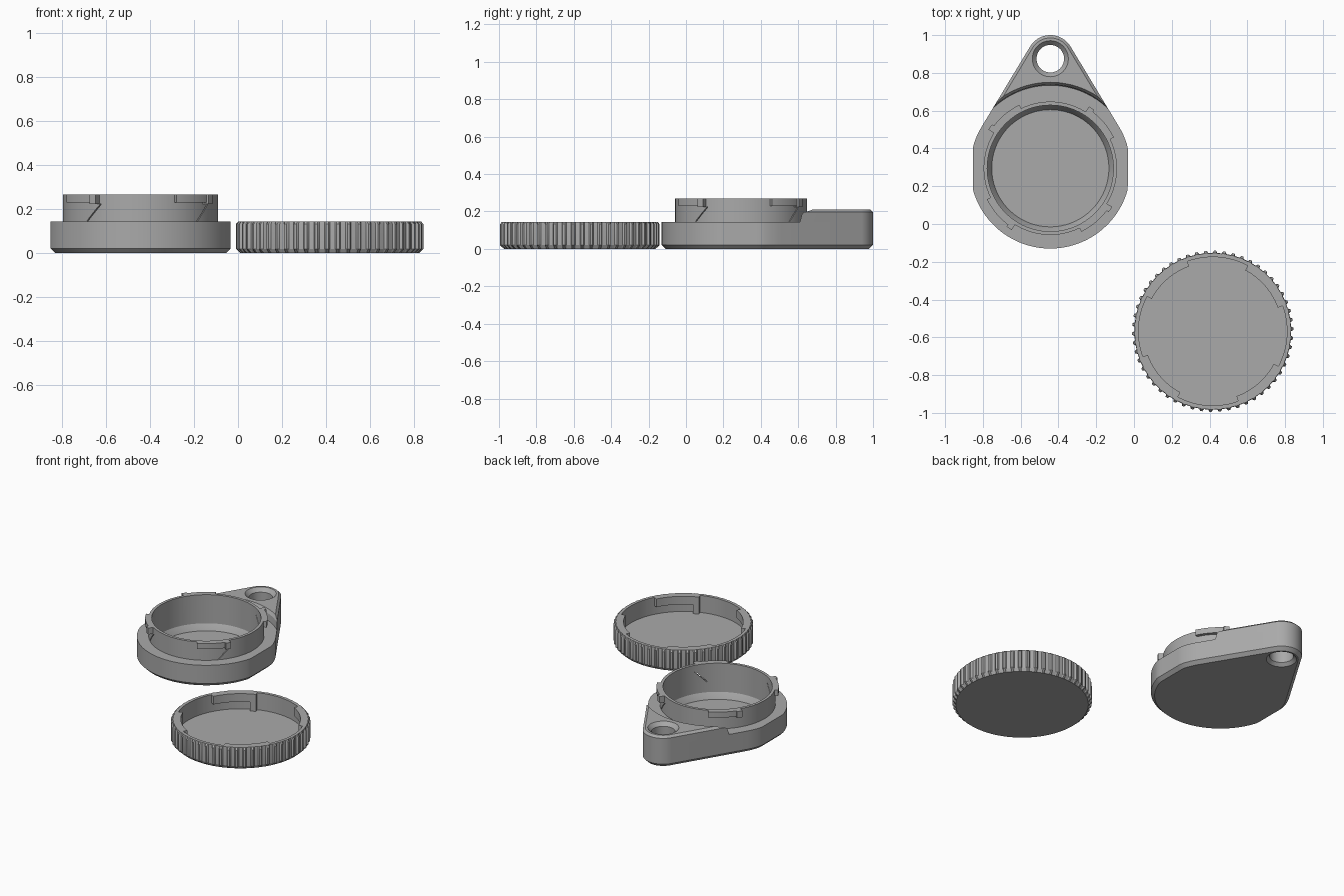
import bpy, bmesh, math
from mathutils import Matrix, Vector

old = bpy.data.objects.get("Cube")
if old:
    bpy.data.objects.remove(old)

TAU = 2 * math.pi
BODY = Vector((-0.443, 0.295, 0))
CAP = Vector((0.417, -0.568, 0))
EYE = 0.58  # eyelet distance behind the body centre

grey = bpy.data.materials.new("grey plastic")
grey.diffuse_color = (0.4, 0.4, 0.4, 1)
grey.use_nodes = True
grey.node_tree.nodes["Principled BSDF"].inputs["Base Color"].default_value = (0.4, 0.4, 0.4, 1)


def finish(name, bm):
    bmesh.ops.recalc_face_normals(bm, faces=bm.faces)
    mesh = bpy.data.meshes.new(name)
    bm.to_mesh(mesh)
    bm.free()
    mesh.materials.append(grey)
    obj = bpy.data.objects.new(name, mesh)
    bpy.context.collection.objects.link(obj)
    return obj


def loft(name, origin, loops, closed=False):
    """Skin a stack of equal-length point loops; cap the ends or join them."""
    bm = bmesh.new()
    rings = [[bm.verts.new(origin + Vector(p)) for p in loop] for loop in loops]
    pairs = list(zip(rings, rings[1:])) + ([(rings[-1], rings[0])] if closed else [])
    for a, b in pairs:
        for i in range(len(a)):
            j = (i + 1) % len(a)
            bm.faces.new((a[i], a[j], b[j], b[i]))
    if not closed:
        bm.faces.new(rings[0])
        bm.faces.new(rings[-1])
    return finish(name, bm)


def circle(r, z, y=0, n=96):
    return [(r * math.cos(TAU * i / n), y + r * math.sin(TAU * i / n), z) for i in range(n)]


def sector(name, origin, r0, r1, start, end, z0, z1, n=12):
    """Curved block between two radii and two angles in degrees."""
    loops = []
    for i in range(n + 1):
        a = math.radians(start + (end - start) * i / n)
        loops.append([(r * math.cos(a), r * math.sin(a), z)
                      for r, z in ((r0, z0), (r1, z0), (r1, z1), (r0, z1))])
    return loft(name, origin, loops)


def teardrop(inset, z):
    """Round body with flat sides, tapering to the round eyelet end."""
    big, small, side = 0.425 - inset, 0.125 - inset, 0.41 - inset
    t = math.asin(0.3 / EYE)
    pts = []
    for i in range(73):
        a = math.pi - t + (math.pi + 2 * t) * i / 72
        pts.append((max(-side, min(side, big * math.cos(a))), big * math.sin(a), z))
    for i in range(33):
        a = t + (math.pi - 2 * t) * i / 32
        pts.append((small * math.cos(a), EYE + small * math.sin(a), z))
    return pts


def gear(root, tip, z, teeth=54):
    """Ring of grip ribs; equal radii give a plain circle."""
    pts = []
    for i in range(teeth):
        for frac, r in ((0, root), (0.14, tip), (0.38, tip), (0.52, root)):
            a = TAU * (i + frac) / teeth
            pts.append((r * math.cos(a), r * math.sin(a), z))
    return pts


def cut(obj, cutters):
    for c in cutters:
        mod = obj.modifiers.new("cut", "BOOLEAN")
        mod.operation = "DIFFERENCE"
        mod.solver = "EXACT"
        mod.object = c
    dg = bpy.context.evaluated_depsgraph_get()
    mesh = bpy.data.meshes.new_from_object(obj.evaluated_get(dg))
    obj.modifiers.clear()
    obj.data = mesh
    for c in cutters:
        bpy.data.objects.remove(c)


def eyelet_cutter():
    return loft("eyelet_cutter", BODY, [
        circle(r, z, EYE, 48) for r, z in
        ((0.098, -0.005), (0.073, 0.02), (0.073, 0.185), (0.1, 0.215))])


# Body with bottom chamfer, stepped cup and eyelet hole
body = loft("body", BODY, [teardrop(0.022, 0), teardrop(0, 0.022), teardrop(0, 0.145)])
cup = loft("cup_cutter", BODY, [
    circle(0.31, 0.035), circle(0.312, 0.04), circle(0.334, 0.075), circle(0.334, 0.2)])
cut(body, [cup, eyelet_cutter()])

# Raised eyelet pad with a curved, sloping front
pad = loft("eyelet_pad", BODY, [teardrop(0, 0.145), teardrop(0, 0.196), teardrop(0.015, 0.21)])
scoop = loft("scoop_cutter", BODY, [circle(0.438, 0.13), circle(0.443, 0.19), circle(0.468, 0.23)])
cut(pad, [scoop, eyelet_cutter()])

# Collar with slanted slits
collar = loft("collar", BODY, [
    circle(0.353, 0.143), circle(0.353, 0.268), circle(0.334, 0.268), circle(0.334, 0.143)],
    closed=True)
slits = []
for k in range(4):
    bm = bmesh.new()
    bmesh.ops.create_cube(bm, size=1)
    bm.transform(Matrix.Translation(BODY + Vector((0, 0, 0.185)))
                 @ Matrix.Rotation(math.radians(53 + 90 * k), 4, "Z")
                 @ Matrix.Translation((0.345, 0, 0))
                 @ Matrix.Rotation(math.radians(45), 4, "X")
                 @ Matrix.Diagonal((0.06, 0.11, 0.005, 1)))
    slits.append(finish("slit_cutter", bm))
cut(collar, slits)

# Bayonet lugs on the collar, tabs and stops inside the cap
for k in range(4):
    q = 90 * k
    sector("bayonet_lug", BODY, 0.345, 0.374, 26 + q, 54 + q, 0.23, 0.268)
    sector("lug_bump", BODY, 0.345, 0.386, 53 + q, 58 + q, 0.225, 0.268, 4)
    sector("cap_tab", CAP, 0.366, 0.4, 20 + q, 62 + q, 0.09, 0.145)
    sector("cap_stop", CAP, 0.366, 0.4, 20 + q, 26 + q, 0.028, 0.092, 4)

# Ribbed screw cap, open at the top
loft("cap", CAP, [
    gear(0.405, 0.405, 0), gear(0.415, 0.427, 0.02), gear(0.415, 0.427, 0.132),
    gear(0.413, 0.415, 0.145), gear(0.393, 0.393, 0.145), gear(0.393, 0.393, 0.03)])

# Smooth curved walls, keep the edges sharp
bpy.ops.object.select_all(action="DESELECT")
for obj in bpy.context.scene.objects:
    if obj.type == "MESH" and obj.data.materials and obj.data.materials[0] == grey:
        obj.select_set(True)
        bpy.context.view_layer.objects.active = obj
bpy.ops.object.shade_smooth_by_angle(angle=math.radians(25))
